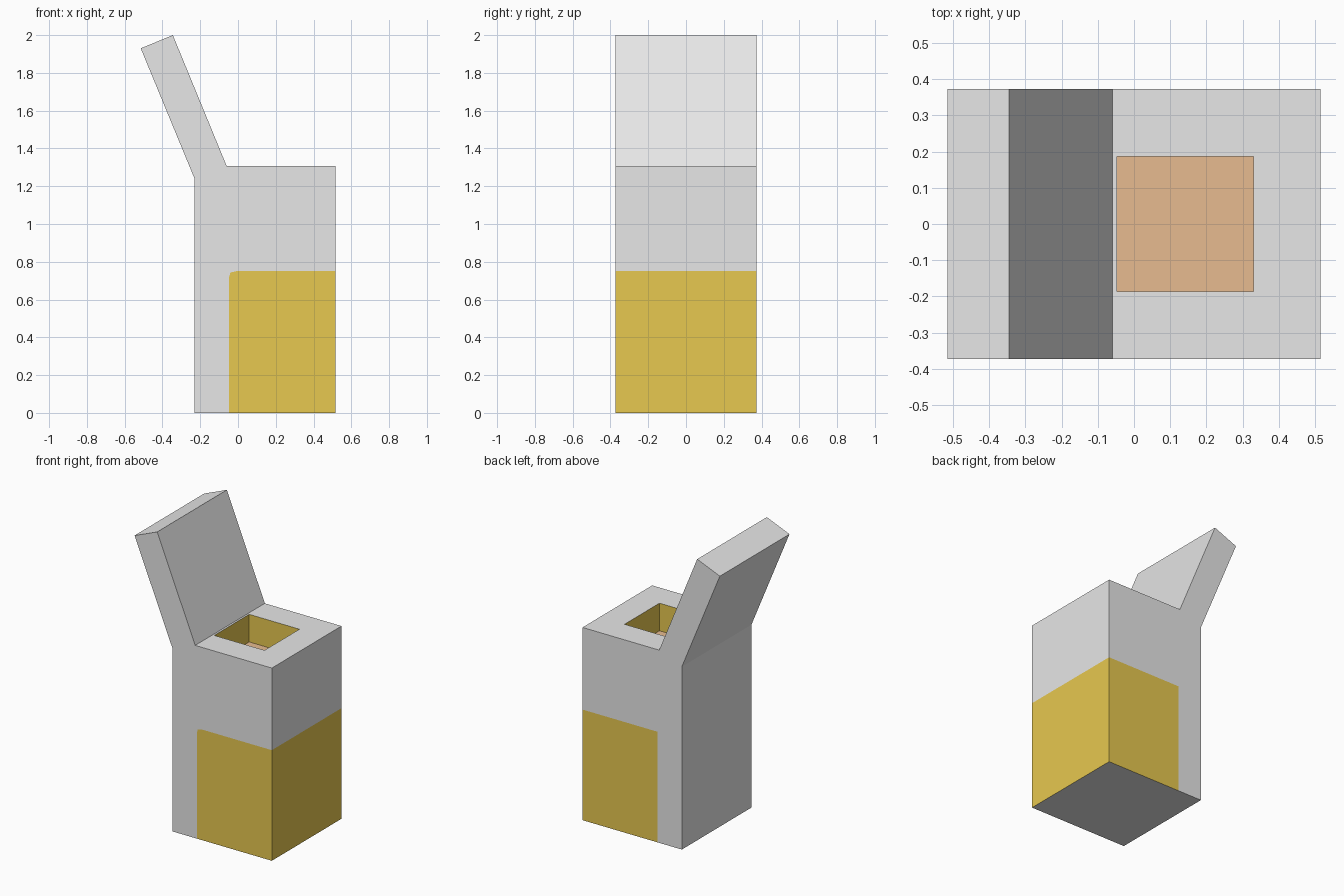
import bpy, bmesh
from mathutils import Vector

if "Cube" in bpy.data.objects:
    bpy.data.objects.remove(bpy.data.objects["Cube"], do_unlink=True)


def material(name, rgb):
    m = bpy.data.materials.new(name)
    m.use_nodes = True
    m.diffuse_color = (*rgb, 1)
    m.node_tree.nodes["Principled BSDF"].inputs["Base Color"].default_value = (*rgb, 1)
    return m


GREY, YELLOW, TAN = 0, 1, 2
MATS = [material("light grey", (0.8, 0.8, 0.8)),
        material("mustard yellow", (0.80, 0.58, 0.08)),
        material("tan", (0.80, 0.50, 0.28))]

HALF = 0.373            # half depth
BODY_L, BODY_R = -0.23, 0.515
TOP, HINGE_Z, HINGE_X = 1.307, 1.24, -0.06
PATCH_X, PATCH_Z = -0.047, 0.75
PIT_L, PIT_R, PIT_HALF, PIT_DEPTH = -0.047, 0.33, 0.187, 0.187


def prism(points, skip_edge=None):
    """Extrude an x-z profile through the depth; optionally leave one side open."""
    bm = bmesh.new()
    front = [bm.verts.new((x, -HALF, z)) for x, z in points]
    back = [bm.verts.new((x, HALF, z)) for x, z in points]
    bm.faces.new(front)
    bm.faces.new(back[::-1])
    n = len(points)
    for i in range(n):
        if i != skip_edge:
            j = (i + 1) % n
            bm.faces.new((front[j], front[i], back[i], back[j]))
    bm.normal_update()
    return bm


def cut(bm, rule, co, normal):
    """Slice only the faces that satisfy the rule."""
    bm.normal_update()
    faces = [f for f in bm.faces if rule(f)]
    edges = {e for f in faces for e in f.edges}
    verts = {v for f in faces for v in f.verts}
    bmesh.ops.bisect_plane(bm, geom=[*verts, *edges, *faces],
                           plane_co=co, plane_no=normal, dist=1e-5)
    bm.normal_update()


def finish(bm, name):
    mesh = bpy.data.meshes.new(name)
    bm.to_mesh(mesh)
    bm.free()
    for m in MATS:
        mesh.materials.append(m)
    obj = bpy.data.objects.new(name, mesh)
    bpy.context.collection.objects.link(obj)
    return obj


# Body block, open along the sloped seam where the lid joins
body = prism([(BODY_L, 0), (BODY_R, 0), (BODY_R, TOP),
              (HINGE_X, TOP), (BODY_L, HINGE_Z)], skip_edge=3)

# Painted lower panel wrapping the front, right and back faces
is_front = lambda f: f.normal.y < -0.9
is_side = lambda f: abs(f.normal.y) > 0.9
is_end = lambda f: f.normal.x > 0.9
cut(body, lambda f: is_side(f) or is_end(f), (0, 0, PATCH_Z), (0, 0, 1))
cut(body, lambda f: is_side(f) and f.calc_center_median().z < PATCH_Z,
    (PATCH_X, 0, 0), (1, 0, 0))


def in_panel(f):
    c = f.calc_center_median()
    return c.z < PATCH_Z and c.x > PATCH_X and (is_side(f) or is_end(f))


# Clipped upper corner of the front panel
corner = [(-0.047, 0.72), (-0.04, 0.743), (-0.01, 0.75)]
clips = []
for (x0, z0), (x1, z1) in zip(corner, corner[1:]):
    co, no = Vector((x0, 0, z0)), Vector((z0 - z1, 0, x1 - x0))
    clips.append((co, no))
    cut(body, lambda f: is_front(f) and in_panel(f), co, no)

for f in body.faces:
    c = f.calc_center_median()
    clipped = is_front(f) and any((c - co).dot(no) > 0 for co, no in clips)
    if in_panel(f) and not clipped:
        f.material_index = YELLOW

# Square pit sunk into the top
is_top = lambda f: f.normal.z > 0.9
for x in (PIT_L, PIT_R):
    cut(body, is_top, (x, 0, 0), (1, 0, 0))
mid = lambda f: is_top(f) and PIT_L < f.calc_center_median().x < PIT_R
for y in (-PIT_HALF, PIT_HALF):
    cut(body, mid, (0, y, 0), (0, 1, 0))
hole = [f for f in body.faces if mid(f) and abs(f.calc_center_median().y) < PIT_HALF][0]
rim = list(hole.verts)
floor = [body.verts.new(v.co - Vector((0, 0, PIT_DEPTH))) for v in rim]
body.faces.remove(hole)
for i in range(len(rim)):
    j = (i + 1) % len(rim)
    body.faces.new((rim[i], rim[j], floor[j], floor[i])).material_index = YELLOW
body.faces.new(floor).material_index = TAN
finish(body, "bin_body")

# Open lid leaning away from the seam
lid = prism([(BODY_L, HINGE_Z), (HINGE_X, TOP), (-0.345, 2.0), (-0.515, 1.93)],
            skip_edge=0)
finish(lid, "open_lid")
